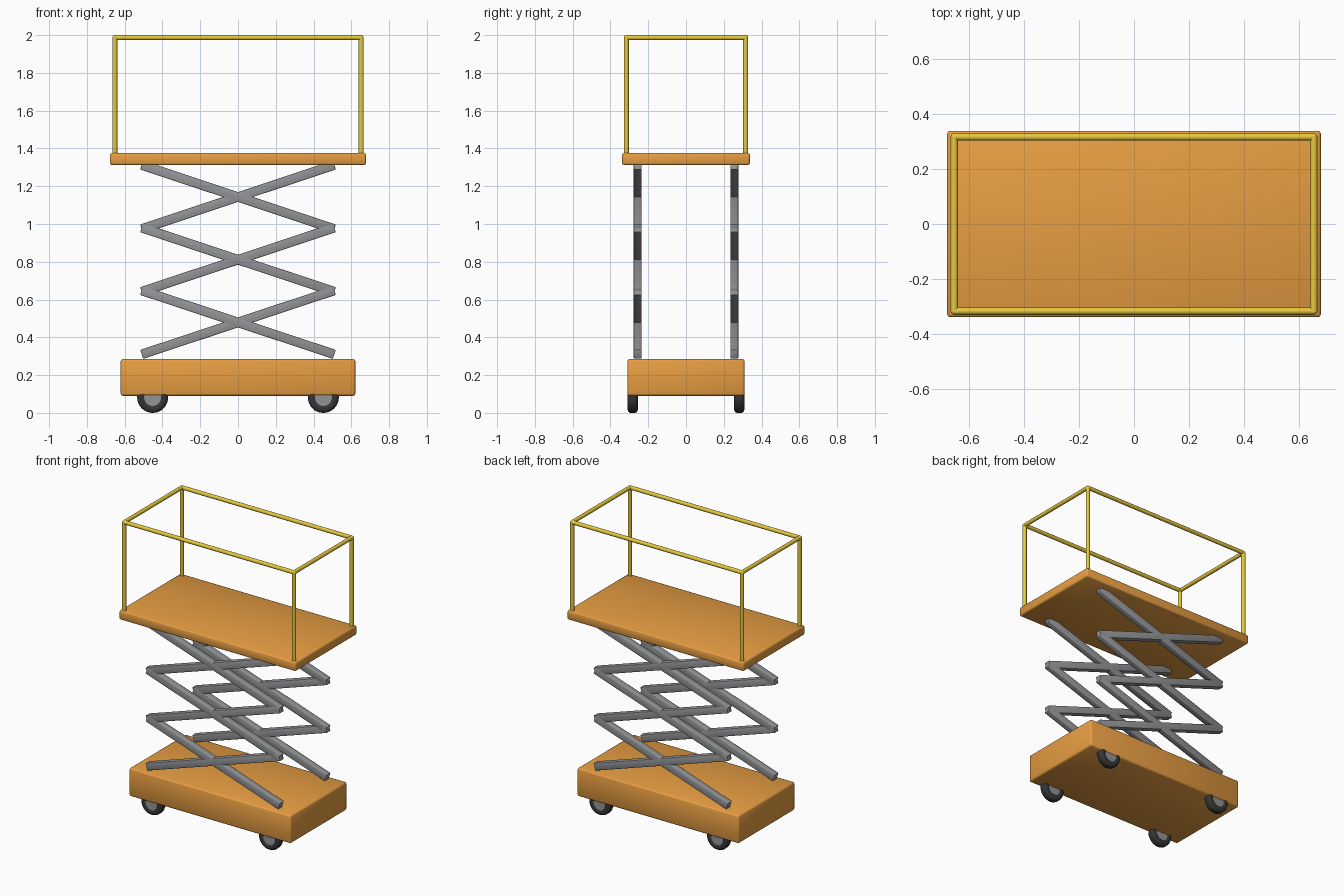
import bpy
import math
from mathutils import Vector

cube = bpy.data.objects.get("Cube")
if cube:
    bpy.data.objects.remove(cube, do_unlink=True)


def material(name, rgb):
    mat = bpy.data.materials.new(name)
    mat.use_nodes = True
    mat.diffuse_color = (*rgb, 1)
    mat.node_tree.nodes["Principled BSDF"].inputs["Base Color"].default_value = (*rgb, 1)
    return mat


orange = material("orange paint", (0.80, 0.34, 0.055))
yellow = material("yellow rail paint", (0.80, 0.58, 0.05))
steel = material("grey steel", (0.29, 0.295, 0.305))
rubber = material("black rubber", (0.035, 0.035, 0.035))


def finish(name, mat):
    obj = bpy.context.object
    obj.name = name
    obj.data.materials.append(mat)
    return obj


def box(name, size, loc, mat, bevel, tilt=0.0):
    """Smooth-shaded box with rounded edges, tilted about the y axis."""
    bpy.ops.mesh.primitive_cube_add(size=1, location=loc, rotation=(0, tilt, 0))
    obj = finish(name, mat)
    obj.scale = size
    bpy.ops.object.transform_apply(location=False, rotation=False, scale=True)
    mod = obj.modifiers.new("rounded edges", "BEVEL")
    mod.width = bevel
    mod.segments = 2
    bpy.ops.object.shade_smooth()


def tube(name, start, end, radius, mat):
    """Round bar between two points."""
    a, b = Vector(start), Vector(end)
    bpy.ops.mesh.primitive_cylinder_add(vertices=12, radius=radius, depth=(b - a).length,
                                        location=(a + b) / 2)
    obj = finish(name, mat)
    obj.rotation_euler = (b - a).to_track_quat("Z", "Y").to_euler()
    bpy.ops.object.shade_smooth_by_angle(angle=math.radians(40))


def lathe(name, profile, loc, mat, steps=32):
    """Closed (radius, y) profile spun about the wheel axle."""
    n = len(profile)
    verts, faces = [], []
    for i in range(steps):
        t = math.tau * i / steps
        verts += [(r * math.cos(t), y, r * math.sin(t)) for r, y in profile]
        for j in range(n):
            k, m = (i + 1) % steps, (j + 1) % n
            faces.append((i * n + j, i * n + m, k * n + m, k * n + j))
    mesh = bpy.data.meshes.new(name)
    mesh.from_pydata(verts, [], faces)
    obj = bpy.data.objects.new(name, mesh)
    bpy.context.collection.objects.link(obj)
    bpy.ops.object.select_all(action="DESELECT")
    obj.select_set(True)
    bpy.context.view_layer.objects.active = obj
    obj.location = loc
    bpy.ops.object.mode_set(mode="EDIT")
    bpy.ops.mesh.select_all(action="SELECT")
    bpy.ops.mesh.normals_make_consistent(inside=False)
    bpy.ops.object.mode_set(mode="OBJECT")
    bpy.ops.object.shade_smooth_by_angle(angle=math.radians(40))
    finish(name, mat)


# Chassis and work platform
box("chassis", (1.242, 0.62, 0.195), (0, 0, 0.188), orange, 0.012)
box("platform", (1.355, 0.676, 0.064), (0, 0, 1.344), orange, 0.01)

# Scissor arms: three crossed pairs on each side
slope = math.atan2(0.332, 1.0)
for side, y in (("front", -0.256), ("back", 0.256)):
    for tier in range(3):
        for tilt, label in ((slope, "falling"), (-slope, "rising")):
            box(f"{side}_arm_{tier + 1}_{label}", (1.075, 0.042, 0.05),
                (0, y, 0.479 + 0.332 * tier), steel, 0.004, tilt)

# Guard rail: four posts and a top frame
rx, ry, top, rad = 0.652, 0.316, 1.9865, 0.0135
corners = [(-rx, -ry), (rx, -ry), (rx, ry), (-rx, ry)]
for i, (x, y) in enumerate(corners):
    tube(f"rail_post_{i + 1}", (x, y, 1.37), (x, y, top), rad, yellow)
    tube(f"top_rail_{i + 1}", (x, y, top), (*corners[(i + 1) % 4], top), rad, yellow)
    bpy.ops.mesh.primitive_uv_sphere_add(segments=12, ring_count=8, radius=rad,
                                         location=(x, y, top))
    finish(f"rail_corner_{i + 1}", yellow)
    bpy.ops.object.shade_smooth()

# Wheels: rounded tyre, flush with the chassis sides, with a steel hub
half = [(0.042, 0.020), (0.050, 0.026), (0.060, 0.0276), (0.070, 0.026),
        (0.078, 0.021), (0.082, 0.012)]
tyre_profile = half + [(r, -y) for r, y in reversed(half)]
for x, end in ((-0.452, "right"), (0.452, "left")):
    for y, side in ((-0.282, "front"), (0.282, "back")):
        lathe(f"{side}_{end}_tyre", tyre_profile, (x, y, 0.082), rubber)
        bpy.ops.mesh.primitive_cylinder_add(vertices=32, radius=0.045, depth=0.046,
                                            location=(x, y, 0.082),
                                            rotation=(math.pi / 2, 0, 0))
        finish(f"{side}_{end}_hub", steel)
        bpy.ops.object.shade_smooth_by_angle(angle=math.radians(40))
